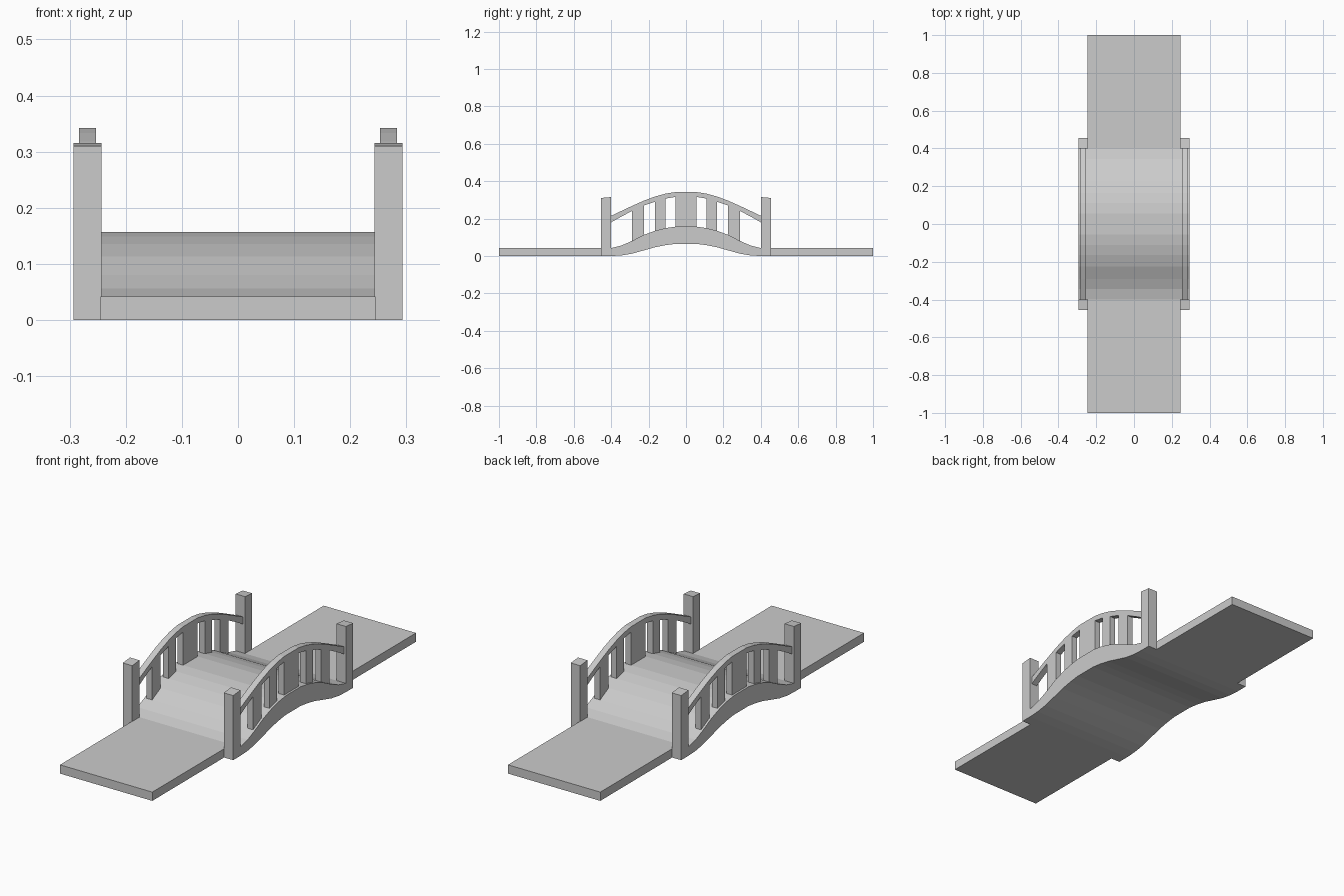
import bpy

if "Cube" in bpy.data.objects:
    bpy.data.objects.remove(bpy.data.objects["Cube"])

# Half profiles, mirrored across y = 0
YS = [0.055, 0.11, 0.165, 0.225, 0.29, 0.345, 0.40]
DECK_TOP = [0.157, 0.149, 0.135, 0.113, 0.080, 0.056, 0.042]
DECK_LOW = [0.065, 0.058, 0.047, 0.030, 0.012, 0.003, 0.0]
RAIL_TOP = [0.342, 0.333, 0.318, 0.296, 0.267, 0.241, 0.215]
RAIL_LOW = [0.316, 0.307, 0.290, 0.270, 0.240, 0.211, 0.180]


def mirrored(zs):
    half = list(zip(YS, zs))
    return [(-y, z) for y, z in reversed(half)] + half


def height(zs, y):
    y = abs(y)
    if y <= YS[0]:
        return zs[0]
    for i in range(len(YS) - 1):
        if y <= YS[i + 1]:
            t = (y - YS[i]) / (YS[i + 1] - YS[i])
            return zs[i] + t * (zs[i + 1] - zs[i])
    return zs[-1]


def extrude(name, x0, x1, low, top):
    """Solid between two y-z curves, running from x0 to x1."""
    n = len(low)
    verts, faces = [], []
    for (yl, zl), (yt, zt) in zip(low, top):
        verts += [(x0, yl, zl), (x1, yl, zl), (x1, yt, zt), (x0, yt, zt)]
    for i in range(n - 1):
        a, b = 4 * i, 4 * i + 4
        for j in range(4):
            k = (j + 1) % 4
            faces.append((a + j, b + j, b + k, a + k))
    faces += [(0, 1, 2, 3), (4 * n - 1, 4 * n - 2, 4 * n - 3, 4 * n - 4)]
    mesh = bpy.data.meshes.new(name)
    mesh.from_pydata(verts, [], faces)
    mesh.update()
    obj = bpy.data.objects.new(name, mesh)
    bpy.context.collection.objects.link(obj)
    return obj


def mirror(obj, x=False, y=False):
    mod = obj.modifiers.new("mirror", 'MIRROR')
    mod.use_axis = (x, y, False)
    mod.use_mirror_merge = False


# Arched walkway
extrude("arched_deck", -0.293, 0.293, mirrored(DECK_LOW), mirrored(DECK_TOP))

# Flat approaches at both ends
approach = extrude("approach_slab", -0.245, 0.245,
                   [(-1, 0), (-0.4, 0)], [(-1, 0.042), (-0.4, 0.042)])
mirror(approach, y=True)

# Corner posts with slightly sloped tops
post = extrude("corner_post", 0.243, 0.293,
               [(-0.455, 0), (-0.40, 0)], [(-0.455, 0.31), (-0.40, 0.315)])
mirror(post, x=True, y=True)

# Curved handrails
rail = extrude("handrail", 0.253, 0.283, mirrored(RAIL_LOW), mirrored(RAIL_TOP))
mirror(rail, x=True)

# Balusters: one wide centre panel and two narrower ones on each side
for name, y0, y1 in (("centre", -0.055, 0.055),
                     ("inner", 0.11, 0.165), ("outer", 0.225, 0.29)):
    ends = (y0, y1)
    bar = extrude(name + "_baluster", 0.253, 0.283,
                  [(y, height(DECK_TOP, y) - 0.003) for y in ends],
                  [(y, height(RAIL_LOW, y) + 0.003) for y in ends])
    mirror(bar, x=True, y=name != "centre")
